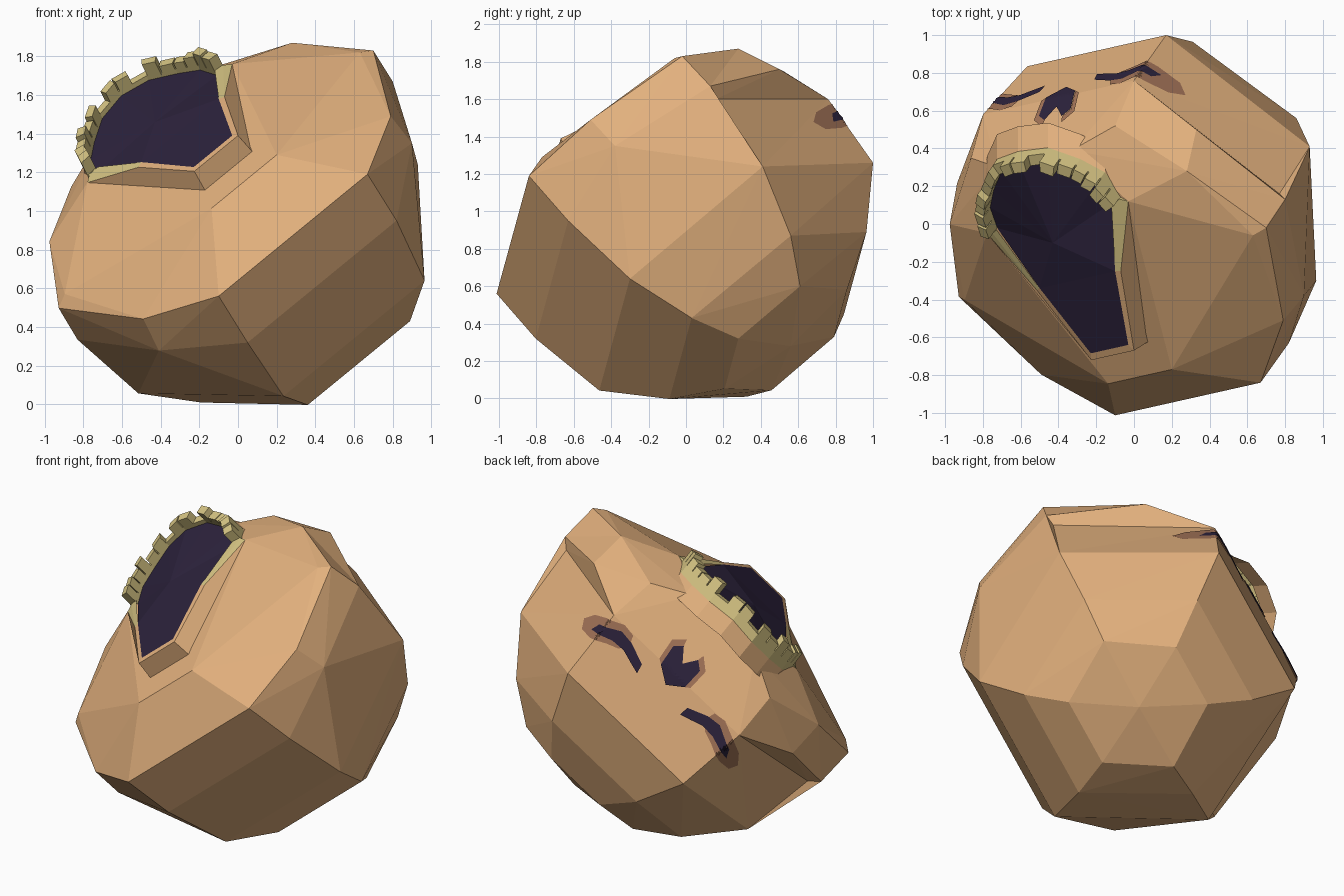
import bpy, bmesh, random
from mathutils import Vector as V
from mathutils.bvhtree import BVHTree

if "Cube" in bpy.data.objects:
    bpy.data.objects.remove(bpy.data.objects["Cube"])
random.seed(4)

def mat(name, c):
    m = bpy.data.materials.new(name)
    m.diffuse_color = (*c, 1)
    m.use_nodes = True
    m.node_tree.nodes["Principled BSDF"].inputs["Base Color"].default_value = m.diffuse_color
    return m

SKIN = mat("tan skin", (0.76, 0.435, 0.205))
DARK = mat("dark purple", (0.025, 0.016, 0.045))
BONE = mat("pale yellow", (0.68, 0.56, 0.23))
SHADE = mat("brown shade", (0.36, 0.17, 0.095))

# the head is symmetric about a tilted plane
N = V((.762, .171, .624)).normalized()   # across the face
F = V((-.465, .817, .344)).normalized()  # out of the face
U = V((-.378, -.533, .756)).normalized() # towards the crown
D = 0.605

def mir(p):
    p = V(p)
    return p - 2 * (N.dot(p) - D) * N

def add(name, bm, material):
    me = bpy.data.meshes.new(name)
    bm.to_mesh(me)
    bm.free()
    me.materials.append(material)
    ob = bpy.data.objects.new(name, me)
    bpy.context.collection.objects.link(ob)
    return ob

def polys(name, faces, material, both=False):
    """Separate polygons welded together; both adds the mirrored half."""
    bm = bmesh.new()
    for f in faces:
        bm.faces.new([bm.verts.new(p) for p in f])
        if both:
            bm.faces.new([bm.verts.new(mir(p)) for p in reversed(f)])
    bmesh.ops.remove_doubles(bm, verts=bm.verts, dist=1e-4)
    bmesh.ops.recalc_face_normals(bm, faces=bm.faces)
    return add(name, bm, material)

# head: hull of half a set of corners and their mirror images
F1, F2 = V((.08, -.62, 1.30)), V((-.03, .12, 1.76))
brow, peak, end = V((-.10, .52, 1.75)), V((.28, .28, 1.87)), V((.70, -.02, 1.83))
rim, band, foot = V((.33, .50, 1.76)), V((.80, .13, 1.67)), V((.77, .16, 1.60))
face_top, face_low, temple = V((0, .76, 1.60)), V((.17, 1.0, 1.26)), V((.93, .41, 1.24))
half = [
    # crown and brow ridge, then face corners
    (.20, -.77, 1.29), F1, F2, (.10, .10, 1.73), (-.33, .39, 1.68), (.63, -.06, 1.82),
    brow, peak, end, rim, band, foot, face_top, face_low, temple,
    # side band
    (.67, -.84, 1.19), (.82, -.63, .95), (.79, -.51, 1.49), (.90, -.38, 1.35), (.965, -.30, .64),
    # six-sided dome: middle and inner ring
    (.86, .56, .87), (.31, .965, .89), (.89, .03, .43),
    (.75, .61, .60), (.39, .86, .58), (.75, .28, .32)]
bm = bmesh.new()
for p in half:
    bm.verts.new(p)
    bm.verts.new(mir(p))
bm.verts.new((.43, .56, .28))
bmesh.ops.convex_hull(bm, input=bm.verts)

# cut the step between the brow ridge and the face on each side
step = [brow, peak, end, rim, band, foot, face_top, face_low, temple]
recess = [(brow, peak, rim), (brow, rim, face_top), (peak, end, band), (peak, band, rim),
          (rim, band, foot), (rim, foot, face_top),
          (face_top, foot, temple), (face_top, temple, face_low), (band, temple, foot)]
for flip in (lambda p: p, mir):
    corners = [flip(p) for p in step]
    inside = lambda v: any((v.co - c).length < 1e-3 for c in corners)
    gone = [f for f in bm.faces if all(inside(v) for v in f.verts)]
    bmesh.ops.delete(bm, geom=gone, context='FACES')
    for f in recess:
        bm.faces.new([bm.verts.new(flip(p)) for p in f])
bmesh.ops.remove_doubles(bm, verts=bm.verts, dist=1e-4)
loose = [v for v in bm.verts if not v.link_faces]
bmesh.ops.delete(bm, geom=loose, context='VERTS')
centre = V((0, 0, .95))
for f in bm.faces:
    f.normal_update()
    if f.normal.dot(f.calc_center_median() - centre) < 0:
        f.normal_flip()
tree = BVHTree.FromBMesh(bm)
add("head", bm, SKIN)

# mouth collar and lip
M1, M2 = V((-.03, -.64, 1.39)), V((-.10, -.25, 1.58))
K = V((-.43, -.10, 1.46))
L1, L2 = M1 + V((.03, -.03, 0)), M2 + V((.03, 0, .01))
polys("mouth_collar", [(F1, F2, L2, L1), (L1, L2, M2, M1)], SKIN, True)
polys("mouth_lip", [(F1, L1, mir(L1), mir(F1)), (L1, M1, mir(M1), mir(L1))], SKIN)

# jagged rim path round the back of the mouth
side = [V(p) for p in [(-.10, .10, 1.80), (-.20, .21, 1.83), (-.33, .28, 1.81), (-.50, .34, 1.77)]]
path = side + [V((-.66, .32, 1.68))] + [mir(p) for p in reversed(side)]

def inner(p):
    return p + (K + U * .1 - p).normalized() * .06

t = U * .06
polys("rim_side", [(F2, side[0] - t, L2), (L2, side[0] - t, inner(side[0]) - t, M2),
                   (F2, side[0] - U * .2, side[0] - t)], BONE, True)
wall, skirt = [], []
for a, b in zip(path, path[1:]):
    low, drop = U * .12, U * .23 - F * .09
    wall += [(a - low, b - low, b - t, a - t),
             (a - t, b - t, inner(b) - t, inner(a) - t),
             (inner(a) - t, inner(b) - t, inner(b) - U * .1, inner(a) - U * .1)]
    skirt.append((a - drop, b - drop, b - low, a - low))
polys("rim_wall", wall, BONE)
polys("rim_skirt", skirt, SKIN)

# teeth: small blocks of uneven height along the rim, some missing
teeth = bmesh.new()
spots = [(a.lerp(b, s), a.lerp(b, s + .45)) for a, b in zip(path, path[1:]) for s in (.02, .52)]
for k, (p, q) in enumerate(spots):
    if k in (6, 9):
        continue
    h = U * random.choice((.0, .015, .025, -.02))
    base = [p, q, inner(q), inner(p)]
    lo = [teeth.verts.new(v - U * .075) for v in base]
    hi = [teeth.verts.new(v + h) for v in base]
    teeth.faces.new(lo)
    teeth.faces.new(hi)
    for i in range(4):
        j = (i + 1) % 4
        teeth.faces.new((lo[i], lo[j], hi[j], hi[i]))
bmesh.ops.recalc_face_normals(teeth, faces=teeth.faces)
add("teeth", teeth, BONE)

# dark mouth floor, fanned from a central crease
ring = [M2] + [inner(p) - U * .09 for p in path] + [mir(M2)]
floor = [(M1, M2, mir(M2), mir(M1)), (M2, K, mir(M2))]
floor += [(K, b, a) for a, b in zip(ring, ring[1:])]
polys("mouth_floor", floor, DARK)

# face details: thin plates laid on the head surface, (across, up) coordinates
def decal(name, pts, material, lift, sign=1):
    bm = bmesh.new()
    bm.faces.new([bm.verts.new(F * 3 + N * (D - .05 + sign * a) + U * (b + .04)) for a, b in pts])
    bmesh.ops.triangulate(bm, faces=bm.faces)
    bmesh.ops.subdivide_edges(bm, edges=bm.edges, cuts=8, use_grid_fill=True)
    for v in bm.verts:
        hit = tree.ray_cast(v.co, -F)
        if hit[0]:
            v.co = hit[0] + (F + hit[1]) * lift / 2
    for f in bm.faces:
        f.normal_update()
        if f.normal.dot(F) < 0:
            f.normal_flip()
    add(name, bm, material)

eye = [(.56, .50), (.54, .56), (.41, .63), (.32, .62), (.19, .57), (.18, .51), (.25, .53), (.33, .555), (.42, .55)]
lid = [(.64, .50), (.60, .57), (.53, .62), (.42, .67), (.34, .66), (.32, .60), (.36, .54), (.44, .51), (.54, .46), (.61, .45)]
nose = [(0, .58), (.10, .65), (.11, .78), (.06, .82), (0, .74)]
ridge = [(.10, .65), (.13, .67), (.14, .80), (.07, .86), (.06, .82), (.11, .78)]
for side_name, s in (("right", 1), ("left", -1)):
    decal("eye_shade_" + side_name, lid, SHADE, .005, s)
    decal("eye_" + side_name, eye, DARK, .009, s)
    decal("nose_" + side_name, nose, DARK, .009, s)
    decal("nose_edge_" + side_name, ridge, SHADE, .006, s)
